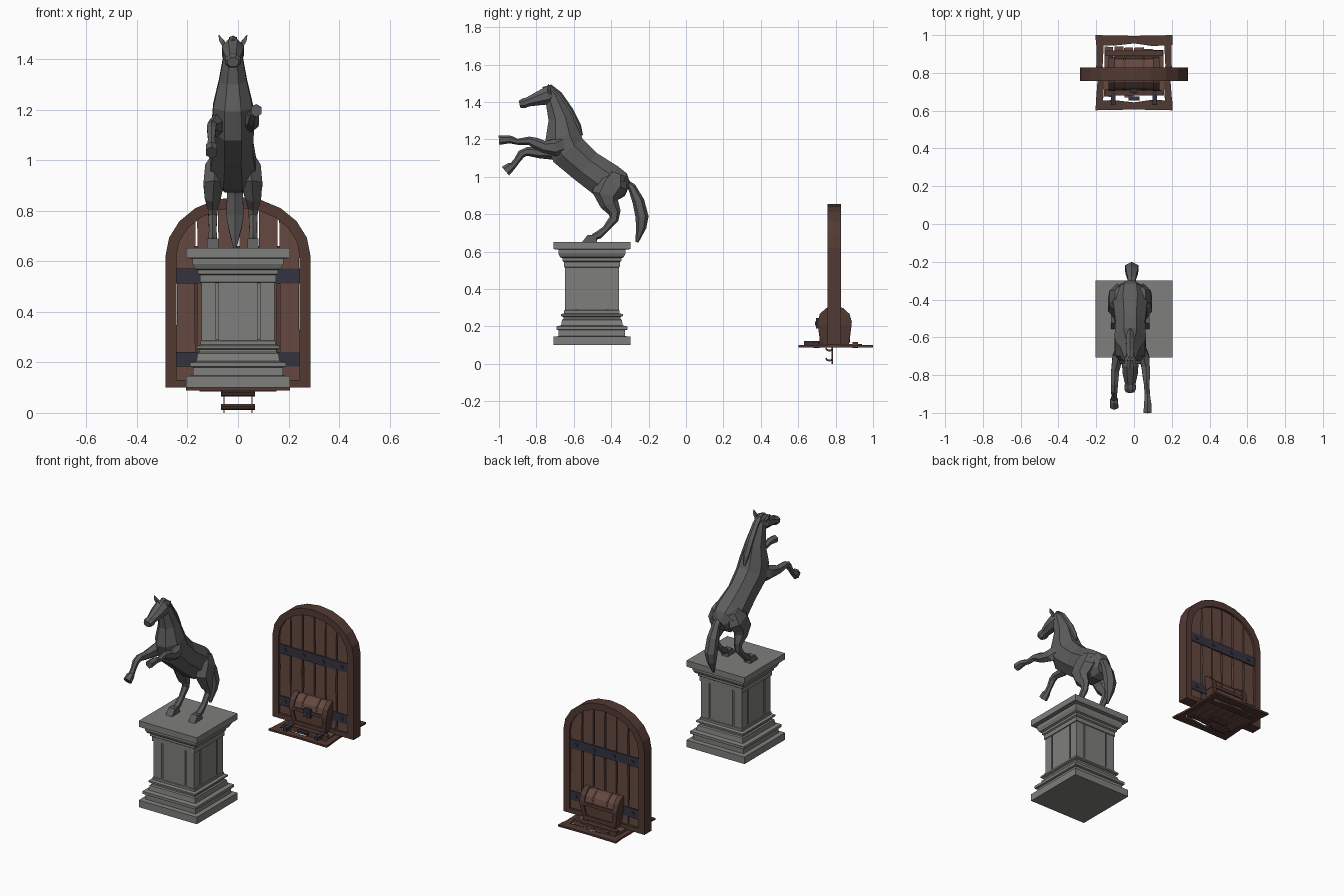
import bpy, bmesh, random
from math import sin, cos, pi, sqrt
from mathutils import Vector, Matrix

if "Cube" in bpy.data.objects:
    bpy.data.objects.remove(bpy.data.objects["Cube"])

random.seed(4)


def material(name, r, g, b):
    m = bpy.data.materials.new(name)
    m.diffuse_color = (r, g, b, 1)
    m.use_nodes = True
    m.node_tree.nodes["Principled BSDF"].inputs["Base Color"].default_value = m.diffuse_color
    return m


STONE = material("stone", .21, .21, .20)
DARK_STONE = material("dark_stone", .11, .11, .11)
FRAME = material("dark_wood", .085, .042, .033)
WOOD = material("wood", .13, .066, .052)
IRON = material("iron", .035, .032, .05)


def finish(name, bm, mat):
    bmesh.ops.recalc_face_normals(bm, faces=bm.faces[:])
    me = bpy.data.meshes.new(name)
    bm.to_mesh(me)
    bm.free()
    me.materials.append(mat)
    ob = bpy.data.objects.new(name, me)
    bpy.context.collection.objects.link(ob)
    return ob


def skin(name, rings, mat):
    """Join rings of points into a closed surface."""
    bm = bmesh.new()
    vs = [[bm.verts.new(p) for p in r] for r in rings]
    n = len(vs[0])
    for a, b in zip(vs, vs[1:]):
        for i in range(n):
            bm.faces.new((a[i], a[(i + 1) % n], b[(i + 1) % n], b[i]))
    bm.faces.new(vs[0])
    bm.faces.new(vs[-1])
    return finish(name, bm, mat)


def box(name, x, y, z, mat, jitter=0):
    def j():
        return random.uniform(-jitter, jitter)
    rect = [(x[0] + j(), y[0] + j()), (x[1] + j(), y[0] + j()),
            (x[1] + j(), y[1] + j()), (x[0] + j(), y[1] + j())]
    return skin(name, [[(px, py, h) for px, py in rect] for h in z], mat)


def prism_y(name, outline, y, mat):
    return skin(name, [[(px, d, pz) for px, pz in outline] for d in y], mat)


def prism_x(name, outline, x, mat):
    return skin(name, [[(d, py, pz) for py, pz in outline] for d in x], mat)


def loft(name, path, sides, mat):
    """Path rows: x, y, z, half width along x, half depth across the path."""
    pts = [Vector(p[:3]) for p in path]
    rings = []
    for i, (c, p) in enumerate(zip(pts, path)):
        t = pts[min(i + 1, len(pts) - 1)] - pts[max(i - 1, 0)]
        n = Vector((1, 0, 0)).cross(t).normalized()
        angles = [2 * pi * (k + .5) / sides for k in range(sides)]
        rings.append([c + Vector((p[3] * cos(a), 0, 0)) + n * p[4] * sin(a) for a in angles])
    return skin(name, rings, mat)


# Pedestal: square moulded column
PY = -.503
profile = [(.205, .10), (.205, .145), (.178, .148), (.178, .18), (.19, .183), (.19, .2),
           (.165, .205), (.16, .235), (.152, .24), (.152, .25), (.165, .255), (.165, .265),
           (.148, .27), (.148, .285), (.138, .29), (.138, .515), (.15, .517), (.15, .545),
           (.158, .55), (.158, .565), (.17, .57), (.18, .59), (.18, .61), (.205, .613), (.205, .652)]
skin("pedestal", [[(sx * h, PY + sy * h, z) for sx, sy in ((-1, -1), (1, -1), (1, 1), (-1, 1))]
                  for h, z in profile], STONE)
for k in range(4):
    turn = Matrix.Translation((0, PY, 0)) @ Matrix.Rotation(k * pi / 2, 4, 'Z')
    for a, b in ((-.144, -.088), (-.078, .078), (.088, .144)):
        p = box("pedestal_panel", (a, b), (-.145, -.13), (.287, .518), STONE)
        p.data.transform(turn)

# Horse torso, neck and head
CX = -.02
torso = [(-.312, .93, .035, .04), (-.345, .945, .085, .085), (-.415, .97, .1, .108),
         (-.535, 1.055, .085, .1), (-.63, 1.14, .09, .108), (-.66, 1.215, .085, .102),
         (-.672, 1.315, .06, .07), (-.705, 1.405, .042, .05), (-.725, 1.46, .028, .03)]
loft("horse_body", [(CX,) + p for p in torso], 8, DARK_STONE)
head = [(-.695, 1.45, .025, .035), (-.74, 1.433, .047, .052), (-.79, 1.418, .043, .04),
        (-.845, 1.4, .03, .027), (-.87, 1.392, .034, .029), (-.89, 1.388, .024, .02)]
loft("horse_head", [(CX,) + p for p in head], 8, DARK_STONE)
mane = [(-.765, 1.47, .008, .01), (-.725, 1.48, .018, .014), (-.68, 1.44, .022, .018),
        (-.62, 1.35, .025, .02), (-.58, 1.27, .02, .02), (-.558, 1.22, .008, .008)]
loft("horse_mane", [(CX,) + p for p in mane], 6, DARK_STONE)
tail = [(-.335, .975, .02, .02), (-.29, .945, .025, .022), (-.255, .87, .036, .032),
        (-.235, .785, .04, .035), (-.24, .73, .03, .028), (-.262, .65, .006, .008)]
loft("horse_tail", [(CX + .008,) + p for p in tail], 6, DARK_STONE)

for s in (-1, 1):
    loft("horse_ear", [(CX + s * .026, -.728, 1.44, .012, .012),
                       (CX + s * .044, -.732, 1.472, .014, .012),
                       (CX + s * .056, -.735, 1.495, .002, .002)], 4, DARK_STONE)
    # Hind legs
    hind = [(.055, -.37, 1.02, .03, .045), (.068, -.39, .965, .048, .085), (.075, -.425, .905, .048, .078),
            (.08, -.41, .855, .036, .05), (.08, -.383, .81, .022, .034), (.08, -.385, .775, .02, .026),
            (.08, -.43, .72, .017, .018), (.08, -.465, .69, .02, .022), (.08, -.495, .677, .018, .018)]
    loft("horse_hind_leg", [(CX + s * p[0],) + p[1:] for p in hind], 6, DARK_STONE)
    hx = CX + s * .08
    prism_x("horse_hind_hoof", [(-.555, .652), (-.475, .652), (-.482, .69), (-.525, .69)],
            (hx - .022, hx + .022), DARK_STONE)

# Front legs, one raised higher
loft("horse_front_leg_low", [
    (-.06, -.64, 1.17, .03, .05), (-.085, -.7, 1.135, .033, .048), (-.1, -.78, 1.128, .025, .03),
    (-.103, -.85, 1.135, .021, .023), (-.105, -.88, 1.122, .02, .022), (-.105, -.905, 1.085, .016, .017),
    (-.105, -.925, 1.06, .018, .018), (-.105, -.935, 1.055, .024, .024),
    (-.105, -.965, 1.03, .025, .03)], 6, DARK_STONE)
loft("horse_front_leg_high", [
    (.03, -.64, 1.18, .03, .05), (.052, -.7, 1.155, .033, .046), (.062, -.76, 1.16, .025, .032),
    (.065, -.805, 1.18, .022, .03), (.067, -.84, 1.193, .018, .022), (.07, -.9, 1.187, .016, .016),
    (.072, -.932, 1.197, .019, .02), (.072, -.95, 1.2, .023, .022), (.072, -1, 1.196, .024, .026)],
     6, DARK_STONE)

# Arched door frame
SPRING = .62


def arch(half, rise, base, n=10):
    return ([(half, base)] + [(half * cos(pi * i / n), SPRING + rise * sin(pi * i / n))
                              for i in range(n + 1)] + [(-half, base)])


outer, inner = arch(.287, .235, .10), arch(.244, .192, .13)
bm = bmesh.new()
loops = [[bm.verts.new((x, y, z)) for x, z in o] for y in (.757, .829) for o in (outer, inner)]
n = len(outer)
for a, b in ((0, 1), (2, 3), (0, 2), (1, 3)):
    for i in range(n):
        k = (i + 1) % n
        bm.faces.new((loops[a][i], loops[a][k], loops[b][k], loops[b][i]))
finish("door_frame", bm, FRAME)


# Door planks with worn edges, following the arch
def arch_z(x):
    return SPRING + .198 * sqrt(max(0, 1 - (x / .25) ** 2))


edges = [-.248, -.165, -.082, 0, .08, .16, .248]
for a, b in zip(edges, edges[1:]):
    zs = [.115, .25, .42, .58]
    g = .003
    left = [(a + g + random.uniform(0, .005), z) for z in zs]
    right = [(b - g - random.uniform(0, .005), z) for z in zs]
    top = [(x, arch_z(x)) for x in (b - g, (a + b) / 2, a + g)]
    d = random.uniform(0, .004)
    prism_y("door_plank", left[:1] + right + top + left[:0:-1], (.772 - d, .814 + d), WOOD)
box("door_backing", (-.24, .24), (.788, .798), (.115, .66), FRAME)

# Iron bands and bolts
for z in (.183, .513):
    box("door_band", (-.246, .246), (.763, .823), (z, z + .058), IRON)
    for x in (-.2, -.07, .07, .2):
        box("band_bolt", (x - .008, x + .008), (.758, .828), (z + .021, z + .037), IRON)

# Treasure chest: flared body, barrel lid, straps, lock
CY = .795


def chest_body(name, x, grow, mat):
    prism_x(name, [(CY - .07 - grow, .115), (CY + .07 + grow, .115),
                   (CY + .084 + grow, .215), (CY - .084 - grow, .215)], x, mat)


def chest_lid(name, x, grow, mat):
    pts = [(CY + (.084 + grow) * cos(pi * i / 6), .222 + (.08 + grow) * sin(pi * i / 6)) for i in range(7)]
    prism_x(name, pts, x, mat)


skin("chest_body", [[(sx * w, CY + sy * d, z) for sx, sy in ((-1, -1), (1, -1), (1, 1), (-1, 1))]
                    for w, d, z in ((.105, .07, .115), (.125, .084, .217))], WOOD)
chest_lid("chest_lid", (-.123, .123), 0, WOOD)
box("chest_rim", (-.134, .134), (CY - .091, CY + .091), (.208, .228), FRAME)
for s in (-1, 1):
    xs = (s * .092, s * .122)
    chest_lid("chest_lid_strap", (s * .1, s * .134), .008, FRAME)
    skin("chest_corner", [[(s * (w - .028), CY - d, z), (s * w, CY - d, z), (s * w, CY + d, z),
                           (s * (w - .028), CY + d, z)]
                          for w, d, z in ((.113, .077, .105), (.132, .091, .212))], FRAME)
    box("chest_batten", (-.105, .105), sorted((CY + s * .06, CY + s * .081)), (.115, .14), FRAME)
for x in (-.05, .05):
    chest_lid("chest_lid_slat", (x - .006, x + .006), .003, FRAME)
box("chest_lock", (-.022, .022), (CY - .1, CY - .08), (.19, .245), IRON)
box("chest_keyhole", (-.006, .006), (CY - .106, CY - .095), (.205, .225), FRAME)

# Floor hatch: rough border boards
Z = (.088, .1)
for y0, y1, b in ((.602, .652, -1), (.948, 1, 1)):
    yo, yi = (y0, y1) if b < 0 else (y1, y0)
    pts = [(-.205, yo), (0, yo - b * .004), (.205, yo), (.203, yi), (.1, yi - b * .006),
           (0, yi + b * .008), (-.11, yi - b * .004), (-.2, yi)]
    skin("hatch_border", [[(x, y, z) for x, y in pts] for z in Z], FRAME)
for s in (-1, 1):
    pts = [(s * x, y) for x, y in ((.202, .645), (.193, .76), (.2, .83), (.198, .95),
                                   (.16, .95), (.166, .84), (.158, .75), (.164, .645))]
    skin("hatch_border", [[(x, y, z) for x, y in pts] for z in Z], FRAME)

# Hatch door planks, battens, hinges and pull
for i in range(6):
    x = -.158 + i * .053
    box("hatch_plank", (x, x + .049), (.675 + random.uniform(-.01, .012), .93 + random.uniform(-.012, .01)),
        (.09, .107), WOOD, .003)
for y in (.695, .905):
    box("hatch_batten", (-.15, .15), (y - .016, y + .016), (.084, .117), FRAME, .003)
for x in (-.11, .11):
    box("hatch_hinge", (x - .012, x + .012), (.63, .73), (.1, .121), IRON)
box("hatch_pull", (-.03, .03), (.655, .675), (.1, .114), IRON)

# Ladder hanging below the hatch
for s in (-1, 1):
    box("ladder_rail", sorted((s * .053, s * .058)), (.778, .786), (0, .09), FRAME)
for z in (.022, .075):
    rung = [(.745, z + .006), (.752, z - .006), (.768, z - .01), (.786, z - .004),
            (.786, z + .006), (.768, z), (.755, z + .004), (.75, z + .013)]
    prism_x("ladder_rung", rung, (-.068, .068), FRAME)
